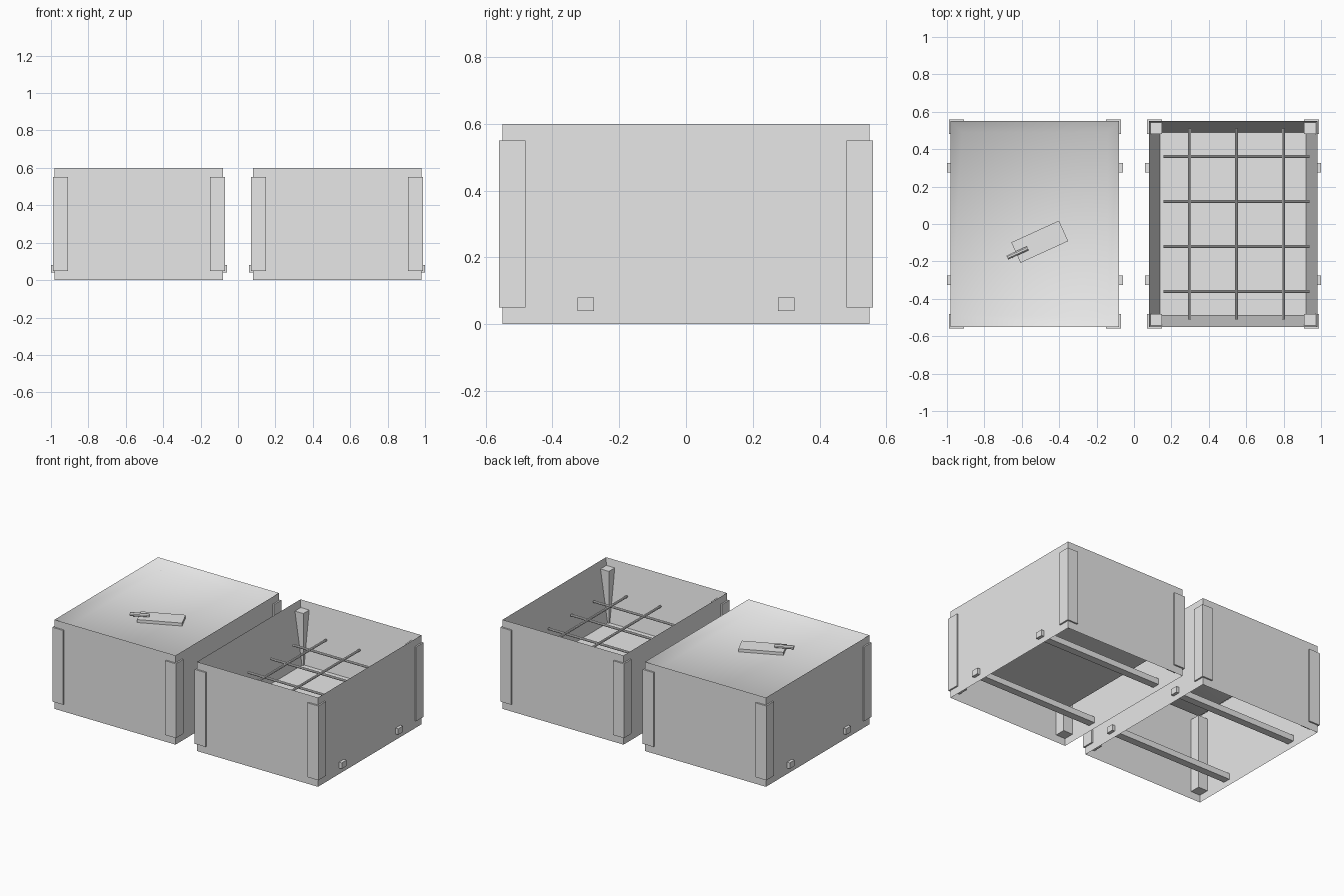
import bpy, bmesh, math
from mathutils import Matrix, Vector

if "Cube" in bpy.data.objects:
    bpy.data.objects.remove(bpy.data.objects["Cube"])

grey = bpy.data.materials.new("plain_grey")
grey.diffuse_color = (0.8, 0.8, 0.8, 1)
grey.use_nodes = True
grey.node_tree.nodes["Principled BSDF"].inputs["Base Color"].default_value = grey.diffuse_color

HX, HY, H = 0.45, 0.55, 0.6      # bed half width, half depth, height
INSET = 0.06


def make(name, bm, smooth=False):
    bmesh.ops.recalc_face_normals(bm, faces=bm.faces)
    me = bpy.data.meshes.new(name)
    bm.to_mesh(me)
    bm.free()
    me.materials.append(grey)
    for p in me.polygons:
        p.use_smooth = smooth
    ob = bpy.data.objects.new(name, me)
    bpy.context.collection.objects.link(ob)
    return ob


def box(name, loc, size, turn=0):
    bm = bmesh.new()
    m = Matrix.Translation(loc) @ Matrix.Rotation(turn, 4, 'Z') @ Matrix.Diagonal((*size, 1))
    bmesh.ops.create_cube(bm, size=1, matrix=m)
    return make(name, bm)


def bar(name, loc, direction, length, radius, sides=8):
    bm = bmesh.new()
    rot = Vector((0, 0, 1)).rotation_difference(Vector(direction)).to_matrix().to_4x4()
    bmesh.ops.create_cone(bm, cap_ends=True, segments=sides, radius1=radius, radius2=radius,
                          depth=length, matrix=Matrix.Translation(loc) @ rot)
    return make(name, bm)


def ring(bm, cx, hx, hy, z):
    return [bm.verts.new((cx + sx * hx, sy * hy, z))
            for sx, sy in ((-1, -1), (1, -1), (1, 1), (-1, 1))]


def skirt(bm, a, b):
    for i in range(4):
        j = (i + 1) % 4
        bm.faces.new((a[i], a[j], b[j], b[i]))


def bed(side, cx, level, smooth):
    # thin outer walls, open below
    bm = bmesh.new()
    skirt(bm, ring(bm, cx, HX, HY, 0), ring(bm, cx, HX, HY, H))
    make(side + "_bed_walls", bm)
    # sunken filling with sloped edges up to the rim
    bm = bmesh.new()
    low = ring(bm, cx, HX - INSET, HY - INSET, level)
    skirt(bm, low, ring(bm, cx, HX, HY, H))
    bm.faces.new(low)
    ob = make(side + "_bed_filling", bm, smooth)
    if ob.data.polygons[4].normal.z < 0:
        ob.data.flip_normals()
    # corner posts, poking through the walls
    for sx in (-1, 1):
        for sy in (-1, 1):
            box(side + "_corner_post", (cx + sx * 0.42, sy * 0.52, 0.3), (0.08, 0.08, 0.5))
    # floor rails
    for sy in (-1, 1):
        box(side + "_floor_rail", (cx, sy * 0.3, 0.06), (0.94, 0.05, 0.04))


bed("left", -0.53, 0.55, True)
bed("right", 0.53, 0.2, False)

# reinforcing grid in the open bed
for i in range(4):
    bar("grid_cross_bar", (0.548, -0.36 + 0.24 * i, 0.386), (1, 0, 0), 0.78, 0.008)
for i in range(3):
    bar("grid_long_bar", (0.298 + 0.25 * i, 0, 0.4), (0, 1, 0), 1.02, 0.008)

# trowel lying on the filled bed
a = math.radians(24.5)
axis = Vector((math.cos(a), math.sin(a), 0))
mid = Vector((-0.504, -0.095, 0.56))
box("trowel_blade", mid, (0.28, 0.12, 0.02), a)
bar("trowel_handle", mid + Vector((-0.119, -0.060, 0.018)), axis, 0.12, 0.0125)
